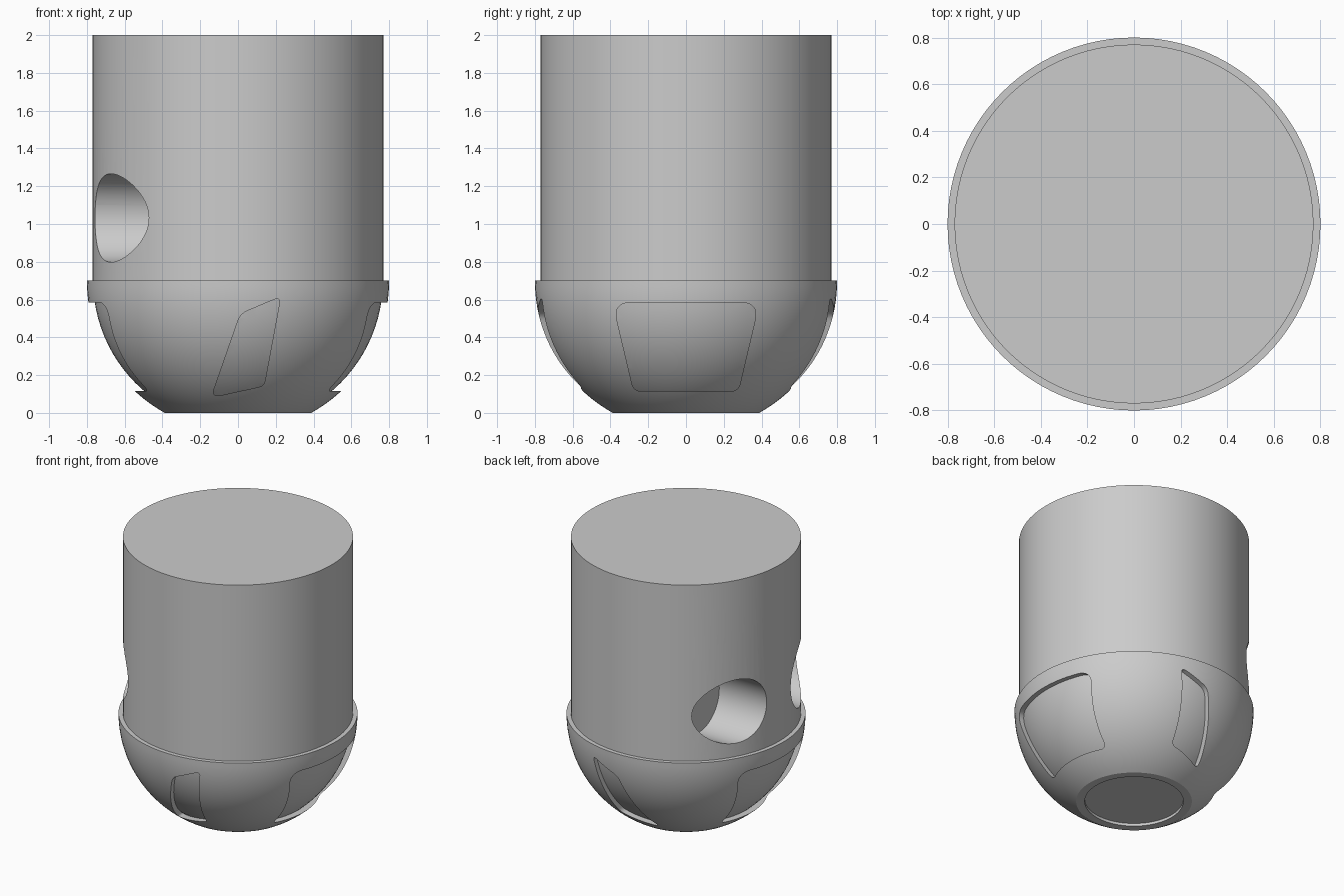
import bpy, bmesh, math
from mathutils import Vector, Matrix

if "Cube" in bpy.data.objects:
    bpy.data.objects.remove(bpy.data.objects["Cube"])

SEG = 96
R_BOWL, R_CORE, R_BODY, Z_C = 0.80, 0.767, 0.77, 0.70


def to_object(name, bm):
    bmesh.ops.recalc_face_normals(bm, faces=bm.faces)
    mesh = bpy.data.meshes.new(name)
    bm.to_mesh(mesh)
    bm.free()
    ob = bpy.data.objects.new(name, mesh)
    bpy.context.collection.objects.link(ob)
    return ob


def lathe(name, profile):
    bm = bmesh.new()
    verts = [bm.verts.new((r, 0, z)) for r, z in profile]
    edges = [bm.edges.new(pair) for pair in zip(verts, verts[1:])]
    bmesh.ops.spin(bm, geom=verts + edges, axis=(0, 0, 1), cent=(0, 0, 0),
                   angle=math.tau, steps=SEG, use_duplicate=False)
    bmesh.ops.remove_doubles(bm, verts=bm.verts, dist=1e-5)
    return to_object(name, bm)


def rounded(corners, steps=8):
    """Corners are (u, v, cut-back length); returns a rounded outline."""
    out = []
    for i, (u, v, cut) in enumerate(corners):
        p = Vector((u, v))
        prev, nxt = (Vector(corners[j % len(corners)][:2]) for j in (i - 1, i + 1))
        a = p + (prev - p).normalized() * cut
        b = p + (nxt - p).normalized() * cut
        for k in range(steps + 1):
            t = k / steps
            out.append(a * (1 - t) ** 2 + p * (2 * t * (1 - t)) + b * t * t)
    return out


def prism(name, outline, axis):
    """Extrude a (horizontal, z) outline right through the bowl along x or y."""
    place = (lambda h, z: (-1, h, z)) if axis == 'X' else (lambda h, z: (h, -1, z))
    bm = bmesh.new()
    face = bm.faces.new([bm.verts.new(place(*p)) for p in outline])
    ext = bmesh.ops.extrude_face_region(bm, geom=[face])
    moved = [g for g in ext['geom'] if isinstance(g, bmesh.types.BMVert)]
    bmesh.ops.translate(bm, verts=moved, vec=(2, 0, 0) if axis == 'X' else (0, 2, 0))
    return to_object(name, bm)


def subtract(ob, cutter):
    mod = ob.modifiers.new("cut", 'BOOLEAN')
    mod.operation, mod.solver, mod.object = 'DIFFERENCE', 'EXACT', cutter
    bpy.context.view_layer.objects.active = ob
    bpy.ops.object.modifier_apply(modifier=mod.name)


# Main parts: cylinder body, truncated round bowl with recessed base
body = lathe("body", [(0, Z_C), (R_BODY, Z_C), (R_BODY, 2), (0, 2)])
end = math.asin(Z_C / R_BOWL)
arc = [(R_BOWL * math.cos(end * i / 24), Z_C - R_BOWL * math.sin(end * i / 24))
       for i in range(25)]
bowl = lathe("bowl", [(0, Z_C)] + arc + [(0.33, 0), (0.33, 0.02), (0, 0.02)])

# Core ball limits the pockets to a shallow depth
bm = bmesh.new()
bmesh.ops.create_uvsphere(bm, u_segments=SEG, v_segments=48, radius=R_CORE,
                          matrix=Matrix.Translation((0, 0, Z_C)))
core = to_object("core_cutter", bm)

# Pockets: trapezoids on both sides, slanted panels front and back
side = rounded([(-0.388, 0.585, 0.1), (0.388, 0.585, 0.1),
                (0.277, 0.115, 0.04), (-0.277, 0.115, 0.04)])
slant = rounded([(0.013, 0.525, 0.04), (0.226, 0.615, 0.04),
                 (0.138, 0.143, 0.03), (-0.142, 0.082, 0.05)])
cutters = [core]
for name, outline, axis in (("side_pocket_cutter", side, 'X'),
                            ("slanted_pocket_cutter", slant, 'Y')):
    cutter = prism(name, outline, axis)
    subtract(cutter, core)
    subtract(bowl, cutter)
    cutters.append(cutter)

# Two round blind sockets drilled into the -x side of the body
for s in (-1, 1):
    bm = bmesh.new()
    bmesh.ops.create_cone(bm, cap_ends=True, segments=64, radius1=0.234, radius2=0.234,
                          depth=0.63, matrix=Matrix.Translation((-0.685, s * 0.374, 1.032))
                          @ Matrix.Rotation(math.pi / 2, 4, 'Y'))
    cutter = to_object("socket_cutter", bm)
    subtract(body, cutter)
    cutters.append(cutter)

for c in cutters:
    bpy.data.objects.remove(c)

# Smooth shading with crisp rims
for ob in (body, bowl):
    bpy.ops.object.select_all(action='DESELECT')
    ob.select_set(True)
    bpy.context.view_layer.objects.active = ob
    bpy.ops.object.shade_smooth_by_angle(angle=math.radians(30))
